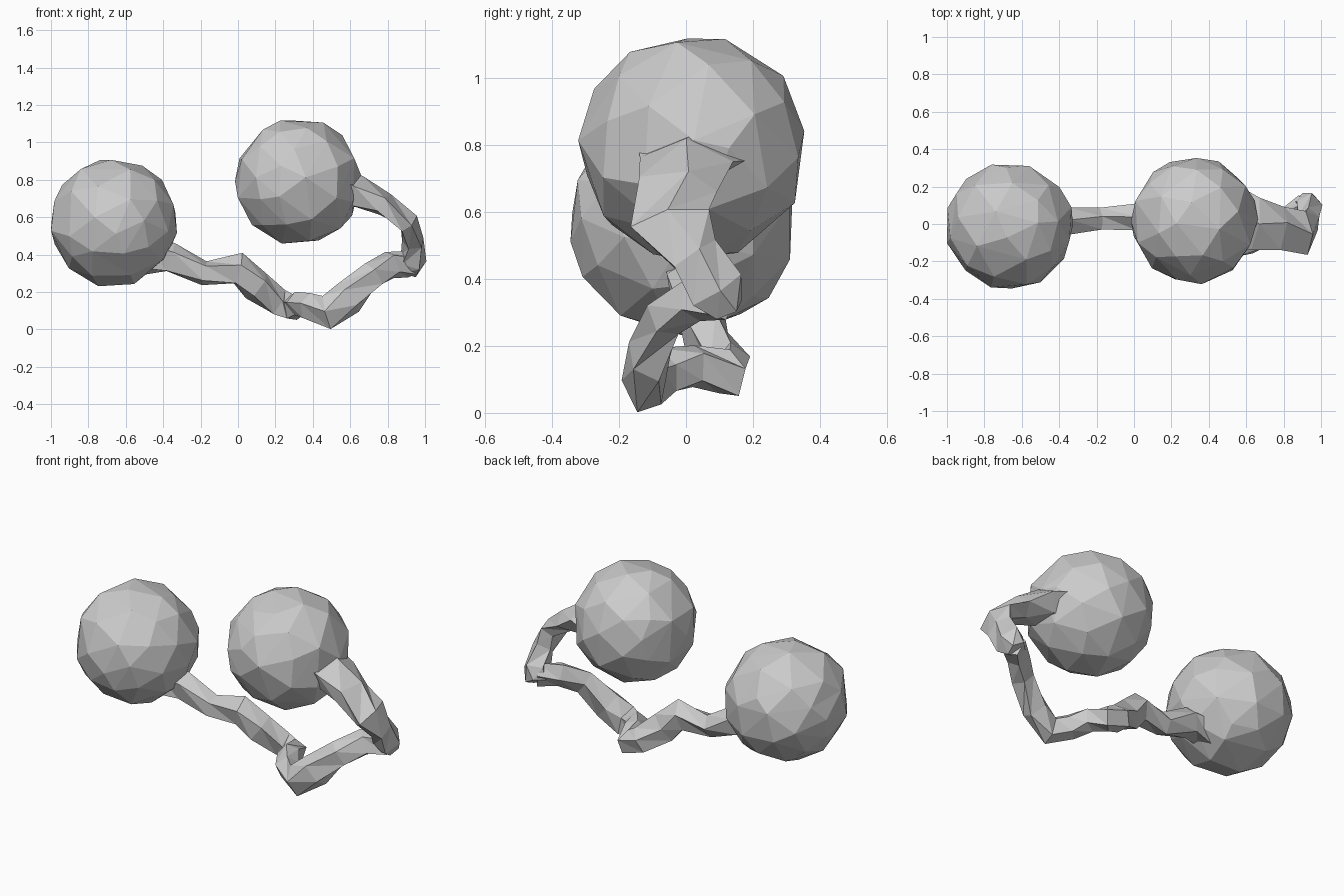
import bpy, bmesh, math, random
from mathutils import Vector

if "Cube" in bpy.data.objects:
    bpy.data.objects.remove(bpy.data.objects["Cube"])

random.seed(4)


def finish(bm, name):
    bmesh.ops.recalc_face_normals(bm, faces=bm.faces)
    me = bpy.data.meshes.new(name)
    bm.to_mesh(me)
    bm.free()
    ob = bpy.data.objects.new(name, me)
    bpy.context.collection.objects.link(ob)
    return ob


def faceted_ball(name, centre, size, spin):
    bm = bmesh.new()
    bmesh.ops.create_icosphere(bm, subdivisions=3, radius=size)
    for v in bm.verts:
        v.co *= random.uniform(0.98, 1.01)
    ob = finish(bm, name)
    ob.location = centre
    ob.rotation_euler = spin
    mod = ob.modifiers.new("facets", 'DECIMATE')
    mod.ratio = 0.32


def strand(name, rings, sides=5):
    # each ring: centre x, y, z, half width across, half height
    bm = bmesh.new()
    pts = [Vector(r[:3]) for r in rings]
    loops = []
    side = Vector((0, 1, 0))
    for i, (p, r) in enumerate(zip(pts, rings)):
        t = (pts[min(i + 1, len(pts) - 1)] - pts[max(i - 1, 0)]).normalized()
        side = (side - t * side.dot(t)).normalized()
        up = t.cross(side)
        loop = []
        for k in range(sides):
            a = 2 * math.pi * k / sides + 0.3 * (i % 2)
            j = random.uniform(0.93, 1.1)
            loop.append(bm.verts.new(p + side * (math.cos(a) * r[3] * j)
                                     + up * (math.sin(a) * r[4] * j)))
        loops.append(loop)
    for a, b in zip(loops, loops[1:]):
        for k in range(sides):
            n = (k + 1) % sides
            bm.faces.new((a[k], a[n], b[n]))
            bm.faces.new((a[k], b[n], b[k]))
    bm.faces.new(loops[0])
    bm.faces.new(loops[-1])
    finish(bm, name)


# two weights
faceted_ball("left_ball", (-0.665, -0.01, 0.572), 0.34, (0.3, 0.5, 0.2))
faceted_ball("right_ball", (0.322, 0.02, 0.792), 0.338, (0.7, 0.1, 0.9))

# left cord, from the left ball through the low kink to the right bend
strand("left_cord", [
    (-0.50, 0.01, 0.39, 0.09, 0.10),
    (-0.36, 0.02, 0.385, 0.075, 0.085),
    (-0.18, 0.02, 0.30, 0.065, 0.07),
    (0.00, 0.035, 0.315, 0.07, 0.09),
    (0.10, 0.06, 0.23, 0.07, 0.085),
    (0.21, 0.13, 0.14, 0.065, 0.075),
    (0.29, 0.13, 0.115, 0.07, 0.08),
    (0.32, 0.03, 0.14, 0.06, 0.065),
    (0.38, -0.07, 0.12, 0.065, 0.07),
    (0.48, -0.125, 0.085, 0.065, 0.095),
    (0.59, -0.115, 0.17, 0.065, 0.095),
    (0.72, -0.06, 0.29, 0.06, 0.075),
    (0.82, 0.03, 0.345, 0.06, 0.08),
    (0.92, 0.10, 0.35, 0.06, 0.075),
])

# right cord, flaring flat where it leaves the right ball
strand("right_cord", [
    (0.50, 0.02, 0.76, 0.21, 0.12),
    (0.64, 0.0, 0.73, 0.14, 0.085),
    (0.78, -0.03, 0.665, 0.125, 0.065),
    (0.91, -0.05, 0.57, 0.125, 0.055),
    (0.94, 0.02, 0.47, 0.08, 0.06),
    (0.935, 0.09, 0.37, 0.085, 0.075),
    (0.91, 0.12, 0.31, 0.05, 0.06),
])
